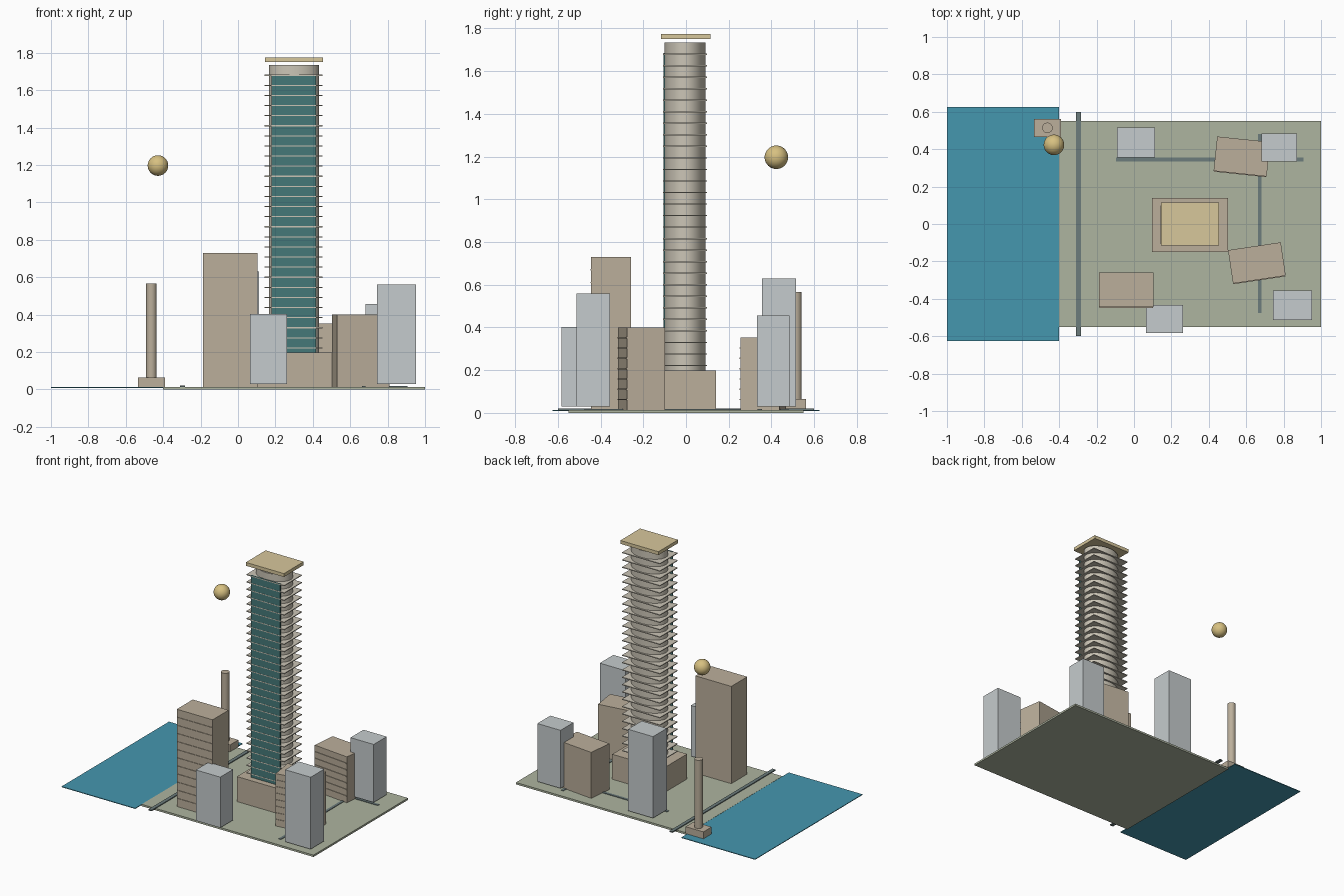
import bpy
import math

if "Cube" in bpy.data.objects:
    bpy.data.objects.remove(bpy.data.objects["Cube"])


def material(name, r, g, b):
    m = bpy.data.materials.new(name)
    m.diffuse_color = (r, g, b, 1)
    m.use_nodes = True
    m.node_tree.nodes["Principled BSDF"].inputs["Base Color"].default_value = m.diffuse_color
    return m


TAN = material("tan_stone", 0.50, 0.43, 0.33)
CREAM = material("cream_concrete", 0.60, 0.56, 0.47)
GLASS = material("teal_glass", 0.06, 0.19, 0.19)
GOLD = material("gold", 0.68, 0.53, 0.22)
SAND = material("sand_roof", 0.68, 0.57, 0.33)
GREY = material("pale_grey", 0.56, 0.60, 0.61)
WATER = material("water_blue", 0.06, 0.31, 0.43)
GRASS = material("sage_green", 0.42, 0.46, 0.35)
ROAD = material("road_grey", 0.15, 0.20, 0.20)


def box(name, x0, x1, y0, y1, z0, z1, mat, turn=0):
    bpy.ops.mesh.primitive_cube_add(size=1, location=((x0 + x1) / 2, (y0 + y1) / 2, (z0 + z1) / 2))
    ob = bpy.context.object
    ob.name = name
    ob.scale = (x1 - x0, y1 - y0, z1 - z0)
    ob.rotation_euler.z = math.radians(turn)
    ob.data.materials.append(mat)
    return ob


def column(name, x, y, z0, z1, rx, ry, mat):
    bpy.ops.mesh.primitive_cylinder_add(vertices=48, radius=1, depth=1, location=(x, y, (z0 + z1) / 2))
    ob = bpy.context.object
    ob.name = name
    ob.scale = (rx, ry, z1 - z0)
    bpy.ops.object.transform_apply(location=False, rotation=False, scale=True)
    bpy.ops.object.shade_smooth_by_angle()
    ob.data.materials.append(mat)
    return ob


# City block, water and roads
box("ground", -0.40, 1.0, -0.55, 0.55, 0.0, 0.014, GRASS)
box("water", -1.0, -0.40, -0.625, 0.625, 0.008, 0.013, WATER)
box("promenade_road", -0.31, -0.284, -0.6, 0.6, 0.012, 0.02, ROAD)
box("cross_road", -0.095, 0.905, 0.335, 0.355, 0.012, 0.018, ROAD)
box("side_road", 0.663, 0.683, -0.475, 0.48, 0.012, 0.018, ROAD)

# Main tower: podium, oval core, glass front, balcony slabs, floating roof
box("tower_podium", 0.096, 0.503, -0.15, 0.14, 0.014, 0.198, TAN)
column("tower_core", 0.30, -0.005, 0.198, 1.735, 0.134, 0.096, CREAM)
box("tower_glass_front", 0.18, 0.417, -0.106, -0.098, 0.198, 1.685, GLASS)
for i in range(28):
    z = 0.222 + i * 0.054
    box(f"balcony_slab_{i + 1}", 0.143, 0.451, -0.107, 0.099, z - 0.003, z + 0.003, CREAM)
box("tower_roof", 0.145, 0.455, -0.116, 0.114, 1.75, 1.775, SAND)


# Tan blocks with thin floor bands on the front face
def tan_block(name, cx, cy, w, d, top, turn, bands):
    box(name, cx - w / 2, cx + w / 2, cy - d / 2, cy + d / 2, 0.014, top, TAN, turn)
    a = math.radians(turn)
    bx, by = cx + math.sin(a) * d / 2, cy - math.cos(a) * d / 2
    for i in range(bands):
        z = 0.014 + (i + 1) * (top - 0.014) / (bands + 1)
        box(f"{name}_band_{i + 1}", bx - w * 0.49, bx + w * 0.49, by - 0.004, by + 0.004,
            z - 0.003, z + 0.003, TAN, turn)


tan_block("west_block", -0.042, -0.351, 0.292, 0.186, 0.73, 0, 11)
tan_block("north_block", 0.577, 0.361, 0.285, 0.185, 0.352, -6, 6)
tan_block("east_block", 0.657, -0.208, 0.285, 0.180, 0.40, 8.5, 7)

# Plain grey blocks
for i, (x0, x1, y0, y1, top) in enumerate([
        (-0.092, 0.112, 0.355, 0.515, 0.63), (0.683, 0.872, 0.333, 0.484, 0.457),
        (0.743, 0.951, -0.513, -0.355, 0.56), (0.064, 0.263, -0.582, -0.432, 0.403)]):
    box(f"grey_block_{i + 1}", x0, x1, y0, y1, 0.03, top, GREY)

# Waterside column
box("column_base", -0.535, -0.391, 0.466, 0.562, 0.014, 0.065, TAN)
column("column_shaft", -0.463, 0.514, 0.065, 0.567, 0.028, 0.028, TAN)

# Sun ball
bpy.ops.mesh.primitive_uv_sphere_add(segments=32, ring_count=16, radius=0.055, location=(-0.428, 0.423, 1.197))
sun = bpy.context.object
sun.name = "sun_ball"
sun.data.materials.append(GOLD)
bpy.ops.object.shade_smooth()
